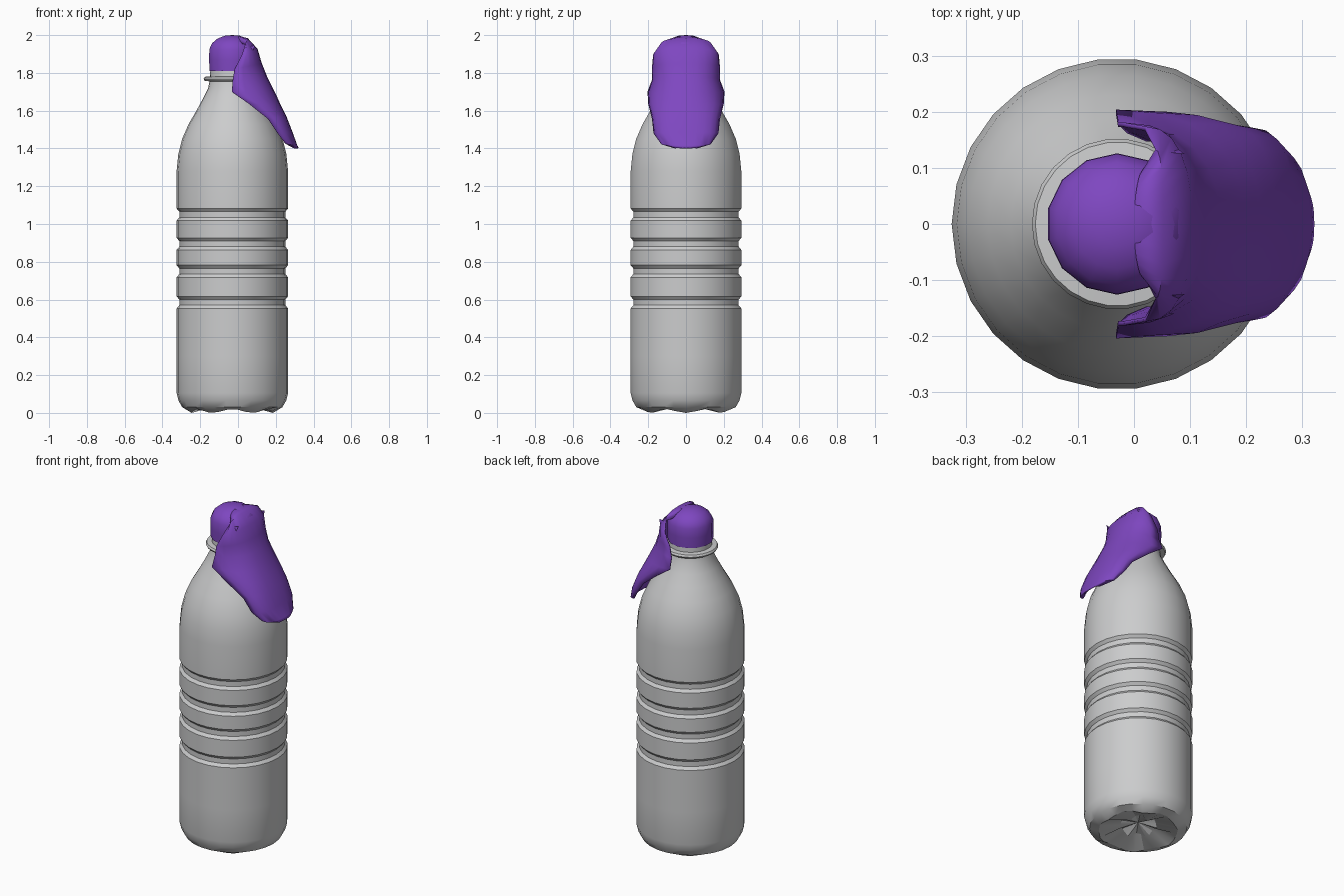
import bpy, bmesh, math

cube = bpy.data.objects.get("Cube")
if cube:
    bpy.data.objects.remove(cube, do_unlink=True)

AXIS_X = -0.03      # the bottle stands left of centre; the torn flap hangs right


def material(name, rgb):
    m = bpy.data.materials.new(name)
    m.use_nodes = True
    m.diffuse_color = (*rgb, 1)
    bsdf = m.node_tree.nodes["Principled BSDF"]
    bsdf.inputs["Base Color"].default_value = (*rgb, 1)
    bsdf.inputs["Roughness"].default_value = 0.6
    return m


GREY = material("pale grey plastic", (0.6, 0.605, 0.61))
PURPLE = material("purple foil", (0.21, 0.063, 0.53))


def finish(bm, name, mat, angle):
    bmesh.ops.remove_doubles(bm, verts=bm.verts, dist=0.0001)
    bmesh.ops.recalc_face_normals(bm, faces=bm.faces)
    mesh = bpy.data.meshes.new(name)
    bm.to_mesh(mesh)
    bm.free()
    obj = bpy.data.objects.new(name, mesh)
    bpy.context.collection.objects.link(obj)
    mesh.materials.append(mat)
    bpy.ops.object.select_all(action="DESELECT")
    obj.select_set(True)
    bpy.context.view_layer.objects.active = obj
    bpy.ops.object.shade_smooth_by_angle(angle=math.radians(angle))
    return obj


def skin(bm, rows, closed):
    for low, high in zip(rows, rows[1:]):
        n = len(low)
        for i in range(n if closed else n - 1):
            j = (i + 1) % n
            bm.faces.new((low[i], low[j], high[j], high[i]))


def lathe(name, profile, sides, mat, angle, turn=0.0, wave=None):
    """Revolve (radius, height) points; wave adds height by angle."""
    bm = bmesh.new()
    rows = []
    for k, (r, z) in enumerate(profile):
        row = []
        for i in range(sides):
            a = 2 * math.pi * (i + turn) / sides
            dz = wave(k, a) if wave else 0
            row.append(bm.verts.new((AXIS_X + r * math.cos(a), r * math.sin(a), z + dz)))
        rows.append(row)
    skin(bm, rows, True)
    return finish(bm, name, mat, angle)


# Bottle body: base, four pinched grooves, shoulder
R = 0.295
body = [(0.215, 0.01), (0.265, 0.03), (0.285, 0.065), (R, 0.105), (R, 0.3)]
for z in (0.585, 0.75, 0.895, 1.05):
    body += [(R, z - 0.032), (0.281, z - 0.015), (0.281, z + 0.015), (R, z + 0.032)]
body += [(R, 1.28), (0.286, 1.37), (0.266, 1.45), (0.231, 1.53), (0.19, 1.6),
         (0.155, 1.665), (0.128, 1.72), (0.12, 1.76)]
lathe("bottle_body", body, 26, GREY, 35,
      wave=lambda k, a: -0.01 * math.cos(6 * a) if k == 0 else 0)

# Hollow underside with radiating folds
lathe("bottle_underside", [(0.215, 0.01), (0.1, 0.042), (0, 0.065)], 26, GREY, 20,
      wave=lambda k, a: (-0.01 * math.cos(6 * a), 0.014 * math.cos(6 * a + 0.9), 0)[k])

# Neck with carrying flange
lathe("bottle_neck", [(0.12, 1.755), (0.146, 1.758), (0.152, 1.768), (0.146, 1.779),
                      (0.118, 1.782), (0.115, 1.85)], 26, GREY, 35)

# Foil cap over the mouth
lathe("foil_cap", [(0.108, 1.81), (0.124, 1.81), (0.126, 1.87), (0.125, 1.925),
                   (0.11, 1.957), (0.08, 1.982), (0.04, 1.997), (0, 2.0)],
      14, PURPLE, 60, turn=0.5)

# Torn foil flap: each row is centre x, centre z, edge x, edge y, edge z
flap_rows = [
    (0.0, 1.992, 0.02, 0.09, 1.955), (0.05, 1.98, 0.04, 0.13, 1.95),
    (0.10, 1.925, 0.02, 0.17, 1.895), (0.122, 1.85, -0.018, 0.177, 1.82),
    (0.15, 1.78, -0.028, 0.177, 1.76), (0.195, 1.69, -0.032, 0.2, 1.70),
    (0.222, 1.63, 0.06, 0.196, 1.635), (0.25, 1.575, 0.16, 0.176, 1.555),
    (0.285, 1.485, 0.21, 0.168, 1.48), (0.31, 1.415, 0.25, 0.13, 1.428),
    (0.318, 1.402, 0.295, 0.06, 1.405)]
bm = bmesh.new()
rows = []
STEPS = 12
for xc, zc, xe, ye, ze in flap_rows:
    row = []
    for i in range(STEPS + 1):
        t = 2 * i / STEPS - 1
        a = t * math.pi / 2
        c = max(math.cos(a), 0) ** 0.85
        s = math.copysign(abs(math.sin(a)) ** 0.85, t)
        row.append(bm.verts.new((xe + (xc - xe) * c, ye * s, ze + (zc - ze) * c)))
    rows.append(row)
skin(bm, rows, False)
flap = finish(bm, "foil_flap", PURPLE, 50)
thick = flap.modifiers.new("thickness", "SOLIDIFY")
thick.thickness = 0.008
thick.offset = 0

# Curled corners where the flap tore away from the cap
for side, name in ((1, "foil_curl_left"), (-1, "foil_curl_right")):
    bm = bmesh.new()
    curl = []
    for xc, zc, xe, ye, ze in flap_rows[1:6]:
        inner = max(ye - 0.03, 0.125)
        curl.append([bm.verts.new((xe, side * ye, ze)),
                     bm.verts.new((xe + 0.015, side * (ye + inner) / 2, ze - 0.012)),
                     bm.verts.new((xe + 0.05, side * inner, ze - 0.004))])
    skin(bm, curl, False)
    finish(bm, name, PURPLE, 50)
